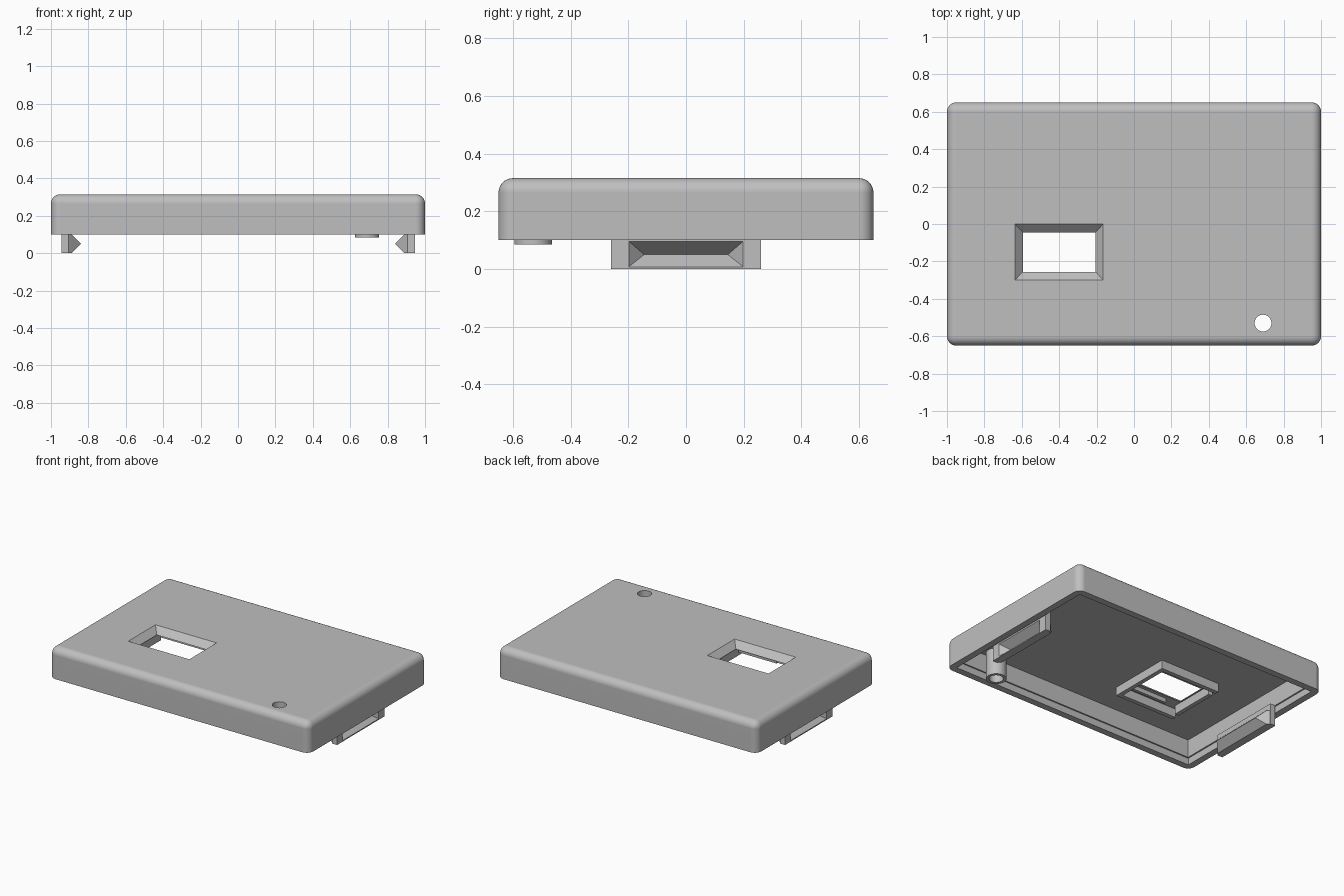
import bpy, bmesh, math
from mathutils import Matrix

if "Cube" in bpy.data.objects:
    bpy.data.objects.remove(bpy.data.objects["Cube"], do_unlink=True)

grey = bpy.data.materials.new("plain grey")
grey.use_nodes = True
COLOUR = (0.52, 0.52, 0.52, 1)
grey.diffuse_color = COLOUR
grey.node_tree.nodes["Principled BSDF"].inputs["Base Color"].default_value = COLOUR


def finish(name, bm):
    bmesh.ops.recalc_face_normals(bm, faces=bm.faces)
    mesh = bpy.data.meshes.new(name)
    bm.to_mesh(mesh)
    bm.free()
    obj = bpy.data.objects.new(name, mesh)
    obj.data.materials.append(grey)
    bpy.context.collection.objects.link(obj)
    return obj


def box(name, x, y, z, rounding=0):
    bm = bmesh.new()
    bmesh.ops.create_cube(bm, size=1)
    for v in bm.verts:
        for i, (lo, hi) in enumerate((x, y, z)):
            v.co[i] = hi if v.co[i] > 0 else lo
    if rounding:
        # round everything except the open bottom rim
        middle = (z[0] + z[1]) / 2
        edges = [e for e in bm.edges if max(v.co.z for v in e.verts) > middle]
        bmesh.ops.bevel(bm, geom=edges, offset=rounding, segments=8,
                        profile=0.5, affect="EDGES")
    return finish(name, bm)


def tube(name, x, y, radius, z):
    bm = bmesh.new()
    place = Matrix.Translation((x, y, (z[0] + z[1]) / 2))
    bmesh.ops.create_cone(bm, cap_ends=True, segments=40, radius1=radius,
                          radius2=radius, depth=z[1] - z[0], matrix=place)
    return finish(name, bm)


def hull(name, points):
    bm = bmesh.new()
    verts = [bm.verts.new(p) for p in points]
    bmesh.ops.convex_hull(bm, input=verts)
    return finish(name, bm)


def combine(target, tool, operation):
    mod = target.modifiers.new(operation.lower(), "BOOLEAN")
    mod.operation = operation
    mod.solver = "EXACT"
    mod.object = tool
    bpy.context.view_layer.objects.active = target
    bpy.ops.object.modifier_apply(modifier=mod.name)
    bpy.data.objects.remove(tool, do_unlink=True)


def smooth(obj):
    bpy.ops.object.select_all(action="DESELECT")
    obj.select_set(True)
    bpy.context.view_layer.objects.active = obj
    bpy.ops.object.shade_smooth_by_angle(angle=math.radians(30))
    # keep the large flat faces evenly shaded
    obj.modifiers.new("flat_faces", "WEIGHTED_NORMAL").keep_sharp = True


RIM, LEDGE, CEILING, TOP = 0.10, 0.147, 0.272, 0.315

# Thin lid shell with a small step inside the rim
shell = box("lid_shell", (-1, 1), (-0.65, 0.65), (RIM, TOP), 0.05)
combine(shell, box("cavity", (-0.943, 0.943), (-0.593, 0.593), (0, CEILING)), "DIFFERENCE")
combine(shell, box("lip", (-0.953, 0.953), (-0.603, 0.603), (0, LEDGE)), "DIFFERENCE")

# Window with sloping sides
WX, WY = -0.4, -0.15


def window_ring(half_x, half_y, z):
    return [(WX + i * half_x, WY + j * half_y, z) for i in (-1, 1) for j in (-1, 1)]


# cutter extends the slope a little past both faces
combine(shell, hull("window", window_ring(0.245, 0.16, TOP + 0.01)
                    + window_ring(0.185, 0.095, CEILING - 0.01)), "DIFFERENCE")

# Screw boss and its through hole
HX, HY = 0.69, -0.53
combine(shell, tube("boss", HX, HY, 0.065, (0.085, CEILING + 0.02)), "UNION")
combine(shell, tube("hole", HX, HY, 0.045, (0, TOP + 0.1)), "DIFFERENCE")
smooth(shell)

# Snap clips at both ends: plate, inward ridge with mitred ends, hollow outer face
MID = RIM / 2
for side, name in ((1, "left_clip"), (-1, "right_clip")):
    xs = sorted((side * 0.905, side * 0.945))
    clip = box(name, xs, (-0.26, 0.26), (0, LEDGE))
    ridge = [(side * x, s * y, z) for s in (-1, 1) for z in (0, RIM)
             for x, y in ((0.91, 0.259), (0.89, 0.24))]
    ridge += [(side * 0.84, s * 0.19, MID) for s in (-1, 1)]
    combine(clip, hull("ridge", ridge), "UNION")
    hollow = [(side * 0.95, s * 0.203, z) for s in (-1, 1) for z in (0.004, RIM)]
    hollow += [(side * 0.888, s * 0.145, MID) for s in (-1, 1)]
    combine(clip, hull("hollow", hollow), "DIFFERENCE")

# Display frame under the window, with the right bar split off at its corners
FX, FY, T = 0.232, 0.225, 0.03
DEPTH = (CEILING - 0.06, CEILING + 0.002)
for s, name, gap in ((1, "left", 0), (-1, "right", 0.06)):
    x = sorted((WX + s * FX, WX + s * (FX - T)))
    box("display_frame_" + name, x, (WY - FY + gap, WY + FY - gap), DEPTH)
for s, name in ((1, "back"), (-1, "front")):
    y = sorted((WY + s * FY, WY + s * (FY - T)))
    box("display_frame_" + name, (WX - FX, WX + FX - T), y, DEPTH)
box("display_support", (WX - 0.1, WX + 0.19), (WY - 0.15, WY - 0.13),
    (CEILING - 0.03, CEILING + 0.002))
